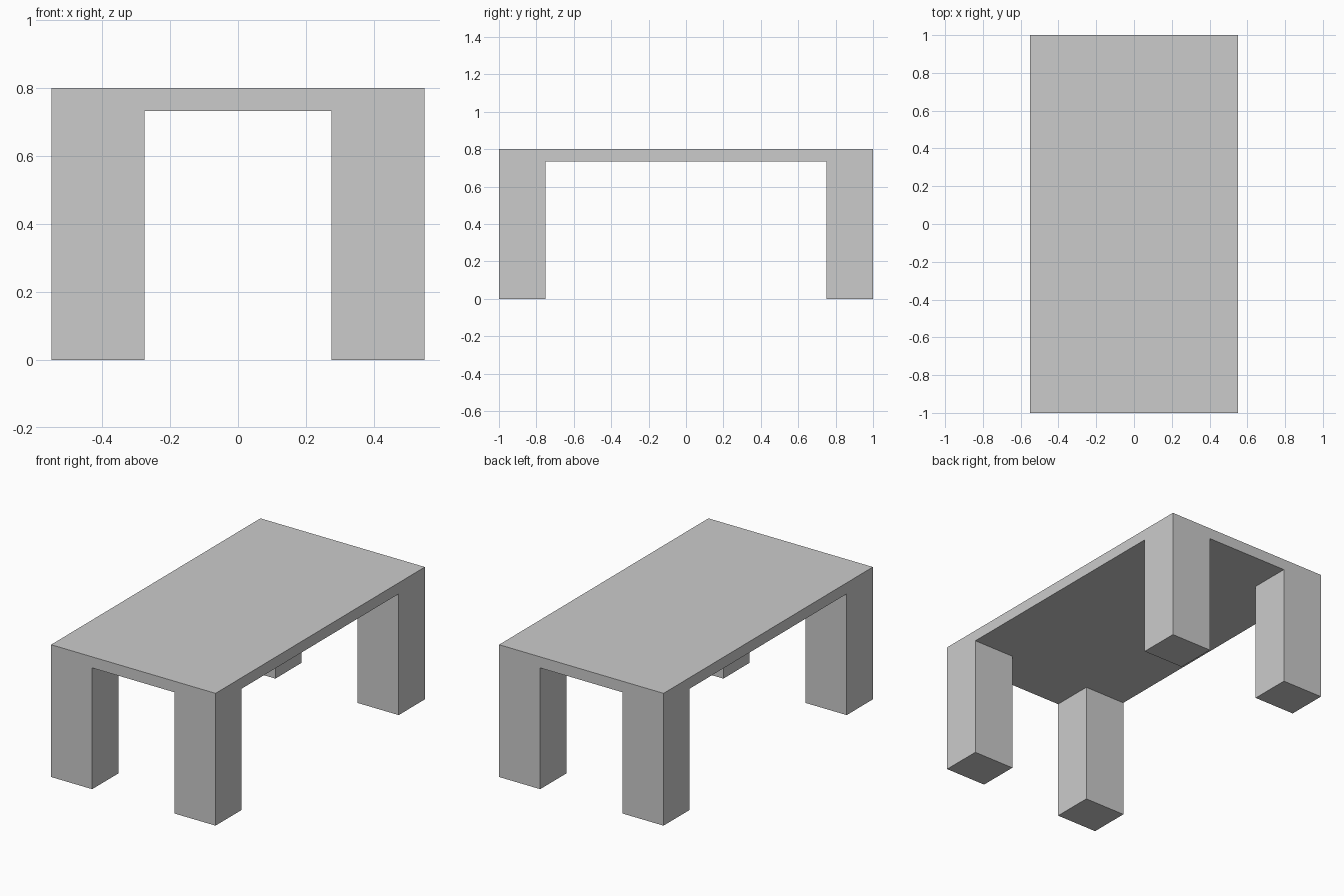
import bpy, bmesh
from mathutils import Vector

if "Cube" in bpy.data.objects:
    bpy.data.objects.remove(bpy.data.objects["Cube"])

HALF_X, HALF_Y = 0.55, 1.0
HEIGHT, UNDERSIDE = 0.80, 0.733
LEG_X, LEG_Y = 0.275, 0.25

bm = bmesh.new()

# Table top slab
bmesh.ops.create_cube(bm, size=1)
bmesh.ops.scale(bm, vec=(2 * HALF_X, 2 * HALF_Y, HEIGHT - UNDERSIDE), verts=bm.verts)
bmesh.ops.translate(bm, vec=(0, 0, (HEIGHT + UNDERSIDE) / 2), verts=bm.verts)

# Cut lines along the inner sides of the legs
for axis, offset in ((0, HALF_X - LEG_X), (1, HALF_Y - LEG_Y)):
    for side in (-1, 1):
        co, no = Vector(), Vector()
        co[axis], no[axis] = side * offset, 1
        bmesh.ops.bisect_plane(bm, geom=bm.verts[:] + bm.edges[:] + bm.faces[:],
                               plane_co=co, plane_no=no)

# Four square-edged legs, extruded down from the corner faces
bm.normal_update()
corners = [f for f in bm.faces if f.normal.z < -0.9
           and abs(f.calc_center_median().x) > HALF_X - LEG_X
           and abs(f.calc_center_median().y) > HALF_Y - LEG_Y]
for face in bmesh.ops.extrude_discrete_faces(bm, faces=corners)["faces"]:
    for v in face.verts:
        v.co.z = 0

# Merge coplanar faces so the outer sides stay clean
bmesh.ops.remove_doubles(bm, verts=bm.verts, dist=1e-5)
bmesh.ops.dissolve_limit(bm, angle_limit=0.01, verts=bm.verts, edges=bm.edges)
bmesh.ops.recalc_face_normals(bm, faces=bm.faces)

mesh = bpy.data.meshes.new("table")
bm.to_mesh(mesh)
bm.free()
bpy.context.collection.objects.link(bpy.data.objects.new("table", mesh))
